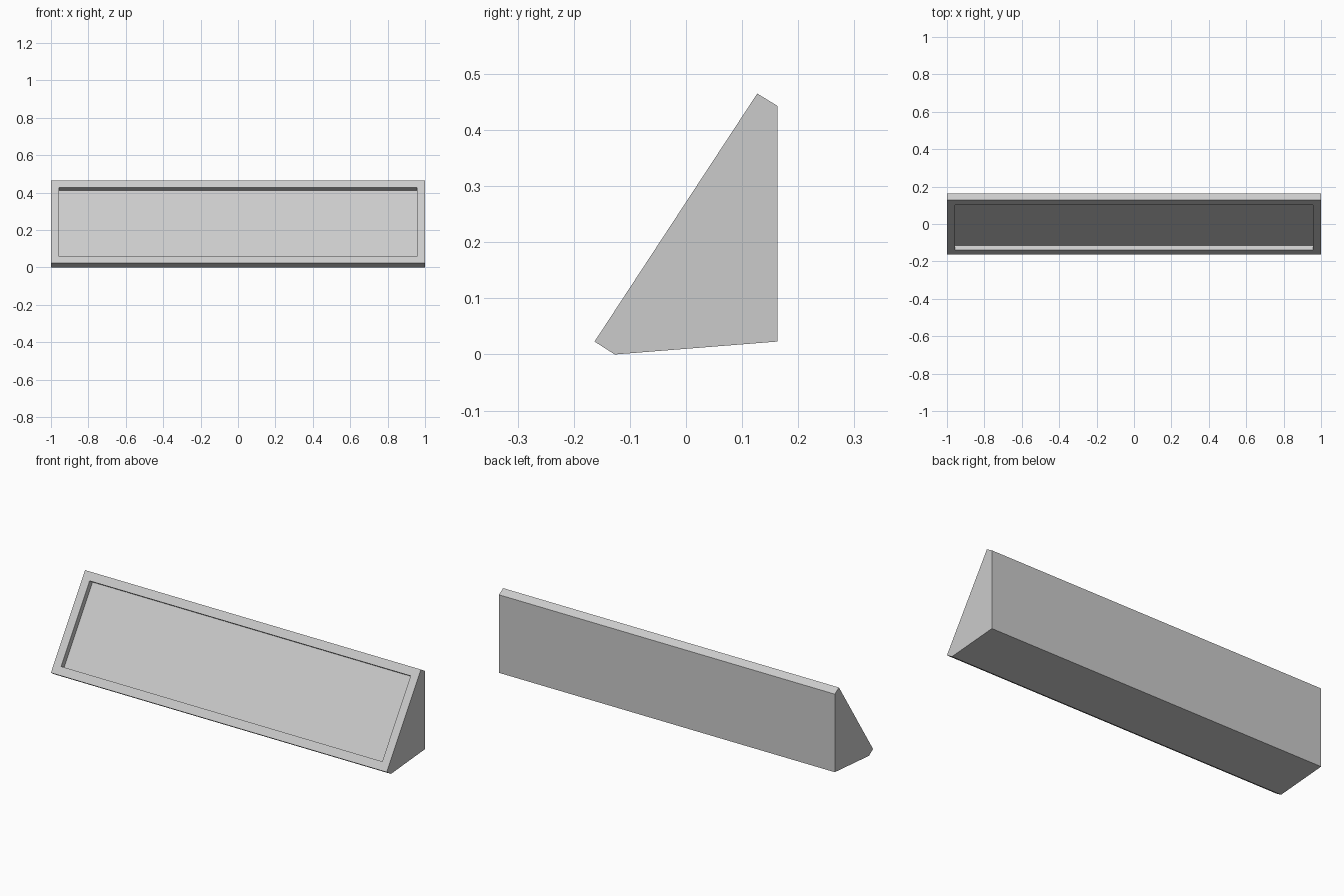
import bpy
import bmesh
from mathutils import Vector

cube = bpy.data.objects.get("Cube")
if cube:
    bpy.data.objects.remove(cube, do_unlink=True)

HALF_LENGTH = 1.0
RIM = 0.044
DEPTH = 0.03
# Cross-section (y, z), starting with the two ends of the sloped face
PROFILE = [(0.127, 0.465), (-0.163, 0.023), (-0.127, 0.0), (0.163, 0.023), (0.163, 0.443)]

grey = bpy.data.materials.new("light grey")
grey.use_nodes = True
colour = (0.6, 0.6, 0.6, 1.0)
grey.diffuse_color = colour
grey.node_tree.nodes["Principled BSDF"].inputs["Base Color"].default_value = colour

# Wedge body: profile extruded along its length
bm = bmesh.new()
end = bm.faces.new([bm.verts.new((-HALF_LENGTH, y, z)) for y, z in PROFILE])
result = bmesh.ops.extrude_face_region(bm, geom=[end], use_keep_orig=True)
moved = [g for g in result["geom"] if isinstance(g, bmesh.types.BMVert)]
bmesh.ops.translate(bm, verts=moved, vec=(2 * HALF_LENGTH, 0, 0))
bmesh.ops.recalc_face_normals(bm, faces=bm.faces)

# Recessed panel in the sloped front
bm.normal_update()
slope = min(bm.faces, key=lambda f: f.normal.dot(Vector((0, 1, -0.65))))
normal = slope.normal.copy()
bmesh.ops.inset_region(bm, faces=[slope], thickness=RIM, use_even_offset=True)
walls = bmesh.ops.extrude_discrete_faces(bm, faces=[slope])
panel = walls["faces"][0]
bmesh.ops.translate(bm, verts=panel.verts, vec=-normal * DEPTH)
bmesh.ops.recalc_face_normals(bm, faces=bm.faces)

mesh = bpy.data.meshes.new("wedge_panel")
bm.to_mesh(mesh)
bm.free()
mesh.materials.append(grey)
body = bpy.data.objects.new("wedge_panel", mesh)
bpy.context.collection.objects.link(body)
